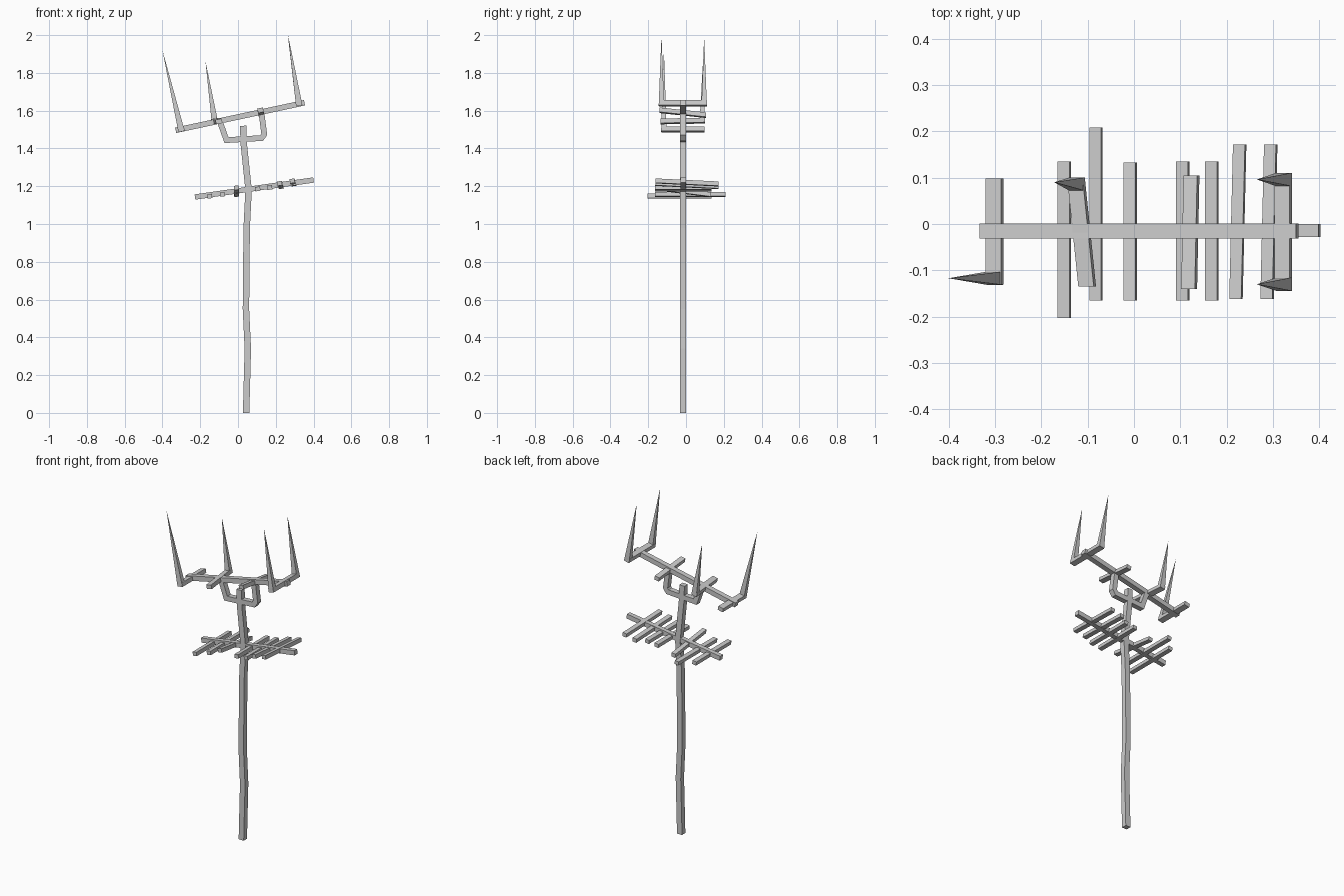
import bpy
from mathutils import Vector

if "Cube" in bpy.data.objects:
    bpy.data.objects.remove(bpy.data.objects["Cube"])

Y0, Y1 = -0.031, 0.001            # shared depth of the pole and booms


def make(name, verts, faces):
    me = bpy.data.meshes.new(name)
    me.from_pydata(verts, [], faces)
    me.update()
    ob = bpy.data.objects.new(name, me)
    bpy.context.collection.objects.link(ob)
    return ob


def strip(name, pts, w, y0=Y0, y1=Y1):
    """Square bar following an x/z path with mitred joints."""
    pts = [Vector(p) for p in pts]
    dirs = [(b - a).normalized() for a, b in zip(pts, pts[1:])]
    verts, faces = [], []
    for i, p in enumerate(pts):
        d0, d1 = dirs[max(i - 1, 0)], dirs[min(i, len(dirs) - 1)]
        t = (d0 + d1).normalized()
        n = Vector((-t.y, t.x)) * (w / 2 / t.dot(d0))
        a, b = p + n, p - n
        verts += [(a.x, y0, a.y), (b.x, y0, b.y), (b.x, y1, b.y), (a.x, y1, a.y)]
    for i in range(len(dirs)):
        for k in range(4):
            j = (k + 1) % 4
            faces.append((4 * i + k, 4 * i + j, 4 * i + 4 + j, 4 * i + 4 + k))
    e = len(verts) - 4
    faces += [(3, 2, 1, 0), (e, e + 1, e + 2, e + 3)]
    return make(name, verts, faces)


def crossbar(name, p, q, w, h, slope):
    """Bar from front point p to back point q, rolled to the boom slope."""
    u = Vector((1, 0, slope)).normalized()
    v = Vector((-u.z, 0, u.x))
    verts = [Vector(c) + u * (w / 2 * sx) + v * (h / 2 * sz)
             for c in (p, q) for sx, sz in ((-1, -1), (1, -1), (1, 1), (-1, 1))]
    return make(name, verts, [(0, 1, 2, 3), (7, 6, 5, 4), (0, 4, 5, 1),
                              (1, 5, 6, 2), (2, 6, 7, 3), (3, 7, 4, 0)])


def spike(name, base, tip, slope, w=0.034, d=0.029):
    """Four-sided needle standing square to the boom."""
    u = Vector((1, 0, slope)).normalized()
    b = Vector(base)
    verts = [b + u * (w / 2 * sx) + Vector((0, d / 2 * sy, 0))
             for sx, sy in ((-1, -1), (1, -1), (1, 1), (-1, 1))] + [Vector(tip)]
    return make(name, verts, [(3, 2, 1, 0), (0, 1, 4), (1, 2, 4), (2, 3, 4), (3, 0, 4)])


# crooked pole
strip("pole", [(0.043, 0), (0.052, 0.34), (0.042, 0.55), (0.046, 0.98),
               (0.056, 1.18), (0.031, 1.42), (0.027, 1.52)], 0.034)

# booms and the cradle carrying the upper one
strip("upper_boom", [(-0.33, 1.496), (0.352, 1.642)], 0.029)
strip("lower_boom", [(-0.228, 1.143), (0.4, 1.233)], 0.028, -0.028, 0.0)
strip("cradle", [(-0.097, 1.545), (-0.061, 1.444), (0.125, 1.455),
                 (0.139, 1.475), (0.124, 1.59)], 0.03)

# lower boom elements: x, front y, back y, front z, back z
lower = [(-0.150, -0.203, 0.135, 1.147, 1.147),
         (-0.082, -0.165, 0.208, 1.157, 1.157),
         (-0.008, -0.165, 0.133, 1.192, 1.155),
         (0.105, -0.165, 0.135, 1.186, 1.186),
         (0.168, -0.165, 0.135, 1.193, 1.193),
         (0.224, -0.162, 0.171, 1.215, 1.198),
         (0.291, -0.162, 0.171, 1.228, 1.212)]
for i, (x, f, b, zf, zb) in enumerate(lower, 1):
    tilt = 0.004 if i in (6, 7) else 0
    crossbar(f"lower_element_{i}", (x - tilt, f, zf), (x + tilt, b, zb), 0.026, 0.023, 0.143)

# upper boom elements
S = 0.214
upper = [((-0.301, -0.13, 1.501), (-0.301, 0.098, 1.501), 0.034, 0.024),
         ((-0.101, -0.135, 1.543), (-0.125, 0.098, 1.547), 0.034, 0.024),
         ((0.119, -0.14, 1.602), (0.124, 0.105, 1.576), 0.030, 0.024),
         ((0.322, -0.144, 1.639), (0.322, 0.11, 1.639), 0.033, 0.026)]
for i, (p, q, w, h) in enumerate(upper, 1):
    crossbar(f"upper_element_{i}", p, q, w, h, S)

# upright needles
spike("needle_left", (-0.299, -0.117, 1.490), (-0.40, -0.117, 1.92), S)
spike("needle_middle", (-0.122, 0.086, 1.536), (-0.172, 0.09, 1.86), S)
spike("needle_right_front", (0.324, -0.130, 1.628), (0.265, -0.130, 2.0), S)
spike("needle_right_back", (0.324, 0.096, 1.628), (0.265, 0.096, 1.99), S)
